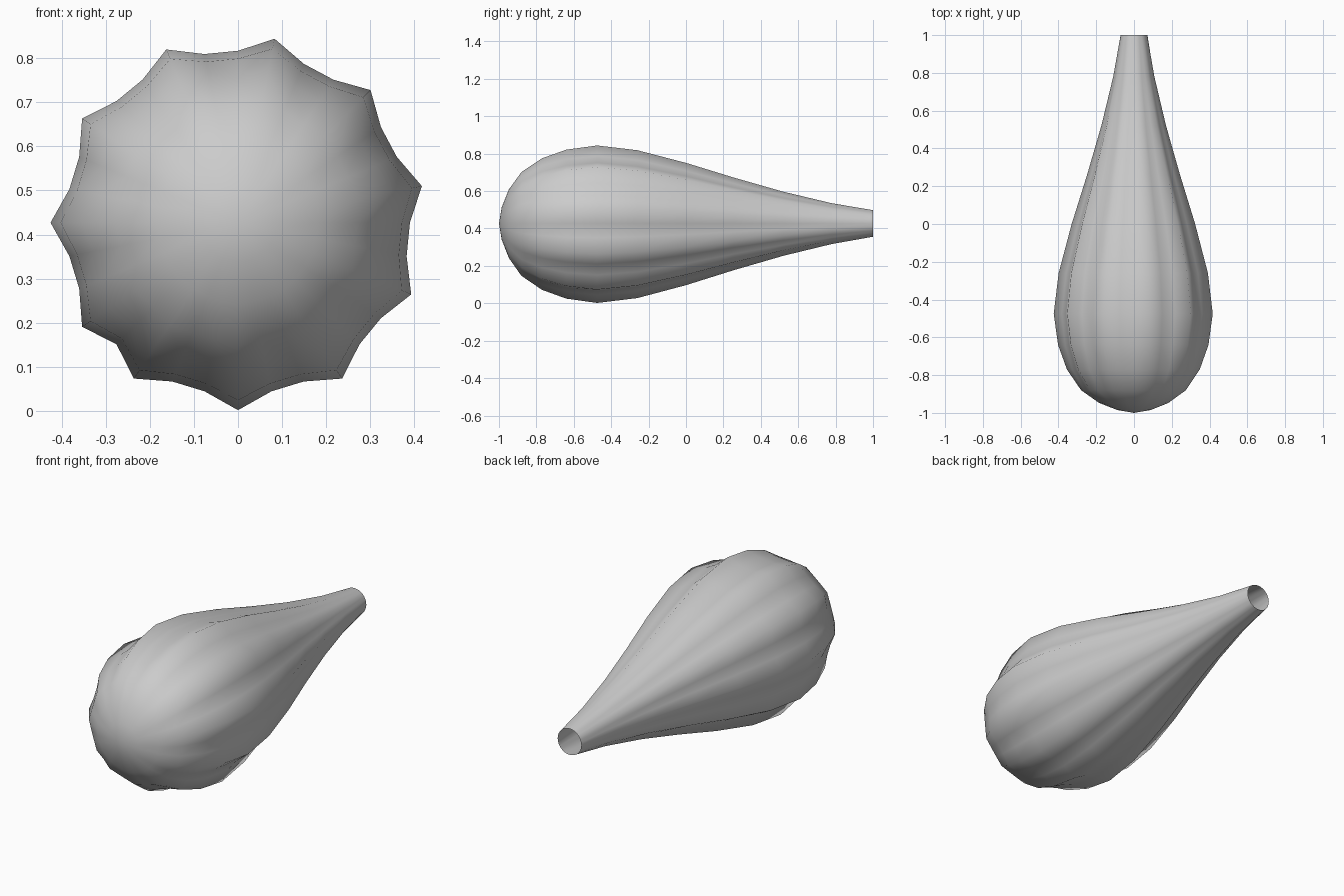
import bpy, bmesh, math

if "Cube" in bpy.data.objects:
    bpy.data.objects.remove(bpy.data.objects["Cube"])

SEGMENTS = 32
CENTRE_Z = 0.427
# ridges sit on every third lengthwise edge loop, with one narrower gap at the end
RIDGES = set(range(0, 28, 3)) | {29}

# profile along y: (y, ridge radius, groove radius / ridge radius)
PROFILE = [
    (-0.985, 0.088, 1.0), (-0.947, 0.185, 0.985), (-0.88, 0.28, 0.965),
    (-0.77, 0.355, 0.94), (-0.64, 0.402, 0.925), (-0.475, 0.425, 0.917),
    (-0.26, 0.399, 0.918), (0.0, 0.33, 0.92), (0.255, 0.25, 0.925),
    (0.52, 0.173, 0.94), (0.78, 0.11, 0.965), (1.0, 0.071, 1.0),
]

bm = bmesh.new()


def add_ring(y, radius, groove):
    ring = []
    for i in range(SEGMENTS):
        a = -math.pi / 2 + 2 * math.pi * i / SEGMENTS
        r = radius if i in RIDGES else radius * groove
        ring.append(bm.verts.new((r * math.cos(a), y, CENTRE_Z + r * math.sin(a))))
    return ring


# rounded front pole, then ribbed body tapering to an open neck
pole = bm.verts.new((0, -1.0, CENTRE_Z))
rings = [add_ring(*p) for p in PROFILE]
for i in range(SEGMENTS):
    j = (i + 1) % SEGMENTS
    bm.faces.new((pole, rings[0][i], rings[0][j]))
    for a, b in zip(rings, rings[1:]):
        bm.faces.new((a[i], b[i], b[j], a[j]))
bmesh.ops.recalc_face_normals(bm, faces=bm.faces[:])
for f in bm.faces:
    f.smooth = True

mesh = bpy.data.meshes.new("ribbed_bulb")
bm.to_mesh(mesh)
bm.free()
bulb = bpy.data.objects.new("ribbed_bulb", mesh)
bpy.context.collection.objects.link(bulb)
